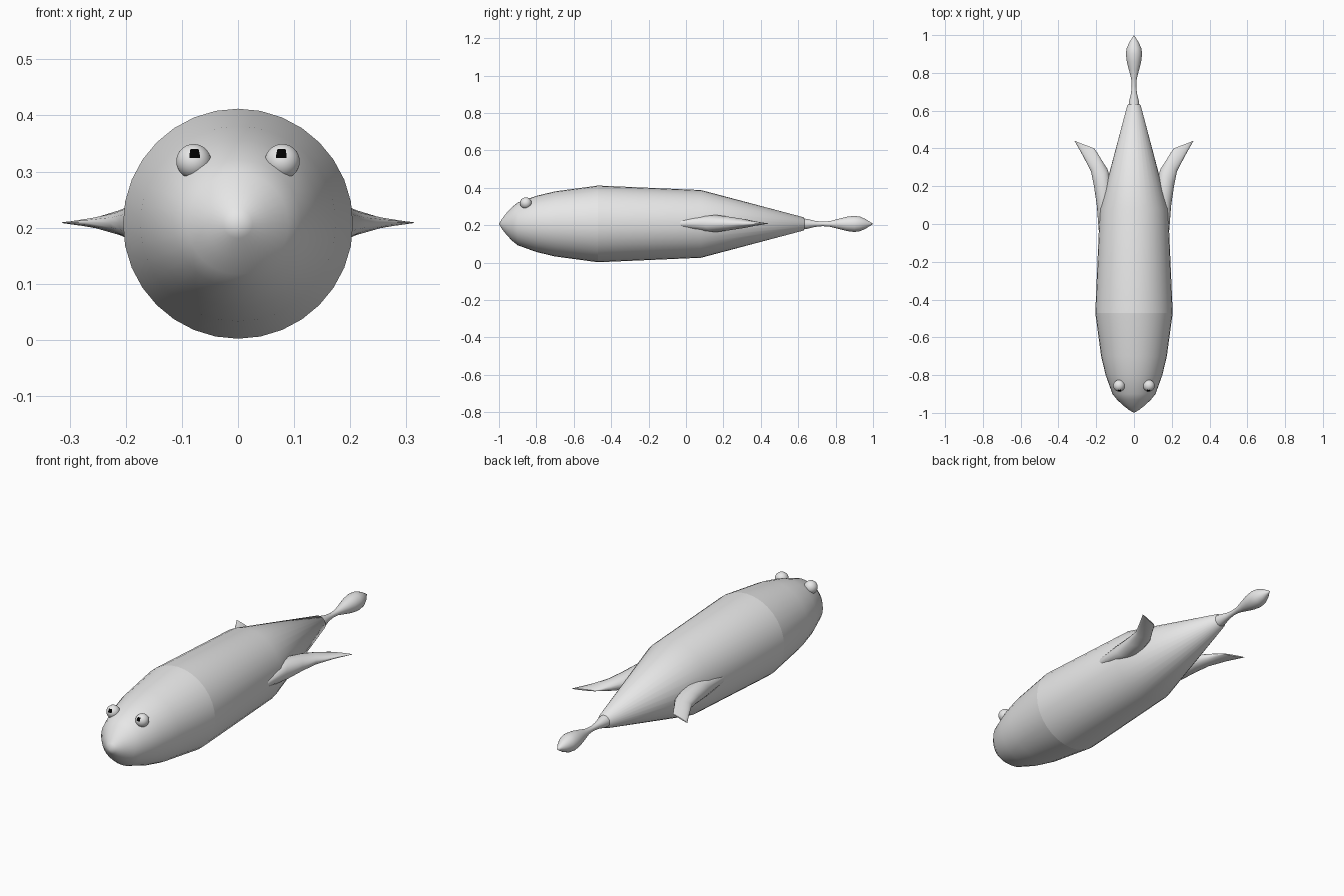
import bpy, bmesh, math
from mathutils import Vector

if "Cube" in bpy.data.objects:
    bpy.data.objects.remove(bpy.data.objects["Cube"])

AXIS_Z = 0.207


def make_material(name, value):
    mat = bpy.data.materials.new(name)
    mat.use_nodes = True
    colour = (value, value, value, 1)
    mat.diffuse_color = colour
    mat.node_tree.nodes["Principled BSDF"].inputs["Base Color"].default_value = colour
    return mat


grey = make_material("pale grey", 0.8)
black = make_material("pupil black", 0.0)


def finish(bm, name, mats, angle=60):
    """Turn a bmesh into a smooth shaded object."""
    bmesh.ops.remove_doubles(bm, verts=bm.verts, dist=1e-5)
    bmesh.ops.recalc_face_normals(bm, faces=bm.faces)
    mesh = bpy.data.meshes.new(name)
    bm.to_mesh(mesh)
    bm.free()
    for mat in mats:
        mesh.materials.append(mat)
    obj = bpy.data.objects.new(name, mesh)
    bpy.context.collection.objects.link(obj)
    bpy.ops.object.select_all(action="DESELECT")
    obj.select_set(True)
    bpy.context.view_layer.objects.active = obj
    bpy.ops.object.shade_smooth_by_angle(angle=math.radians(angle))
    return obj


def loft(name, rings, caps=False):
    """Bridge successive rings of points."""
    bm = bmesh.new()
    loops = [[bm.verts.new(p) for p in ring] for ring in rings]
    n = len(loops[0])
    for a, b in zip(loops, loops[1:]):
        for i in range(n):
            j = (i + 1) % n
            bm.faces.new((a[i], a[j], b[j], b[i]))
    if caps:
        bm.faces.new(loops[0])
        bm.faces.new(loops[-1])
    return finish(bm, name, [grey])


def lathe(name, profile, sides=32):
    """Spin (y, radius) pairs around the long axis."""
    turn = [math.tau * i / sides for i in range(sides)]
    return loft(name, [[(r * math.sin(t), y, AXIS_Z + r * math.cos(t)) for t in turn]
                       for y, r in profile])


# Head, trunk and tail share the long axis
lathe("head", [(-1, 0), (-0.985, 0.026), (-0.96, 0.058), (-0.93, 0.09), (-0.9, 0.114),
               (-0.8, 0.15), (-0.7, 0.174), (-0.47, 0.205)])
lathe("trunk", [(-0.47, 0.205), (0.08, 0.181), (0.63, 0.035), (0.645, 0)])
lathe("tail", [(0.62, 0.03), (0.65, 0.026), (0.69, 0.016), (0.73, 0.012), (0.77, 0.015),
               (0.82, 0.028), (0.86, 0.038), (0.9, 0.043), (0.93, 0.039),
               (0.96, 0.026), (0.985, 0.01), (1, 0)])

# Fin sections: leading point, trailing point, half thickness
SECTIONS = [((0.178, -0.06), (0.13, 0.0), 0.015),
            ((0.187, -0.03), (0.12, 0.1), 0.033),
            ((0.197, 0.1), (0.12, 0.22), 0.046),
            ((0.212, 0.2), (0.14, 0.29), 0.034),
            ((0.228, 0.28), (0.172, 0.34), 0.024),
            ((0.27, 0.36), (0.195, 0.378), 0.012),
            ((0.315, 0.44), (0.21, 0.4), 0.003)]

for side, label in ((1, "left"), (-1, "right")):
    # Swept back side fin with lens shaped sections
    rings = []
    for lead, trail, thick in SECTIONS:
        mid = (Vector(lead) + Vector(trail)) / 2
        half = (Vector(lead) - Vector(trail)) / 2
        ring = []
        for i in range(16):
            t = math.tau * i / 16
            p = mid + half * math.cos(t)
            ring.append((side * p.x, p.y, AXIS_Z + 0.002 + thick * math.sin(t)))
        rings.append(ring)
    loft(label + "_fin", rings, caps=True)

    # Eye with the pupil picked out of its forward faces
    bm = bmesh.new()
    bmesh.ops.create_uvsphere(bm, u_segments=48, v_segments=32, radius=0.031)
    for face in bm.faces:
        c = face.calc_center_median()
        if c.y < 0 and abs(c.x + side * 0.002) < 0.008 and abs(c.z - 0.013) < 0.008:
            face.material_index = 1
    eye = finish(bm, label + "_eye", [grey, black])
    eye.location = (side * 0.079, -0.856, 0.318)
